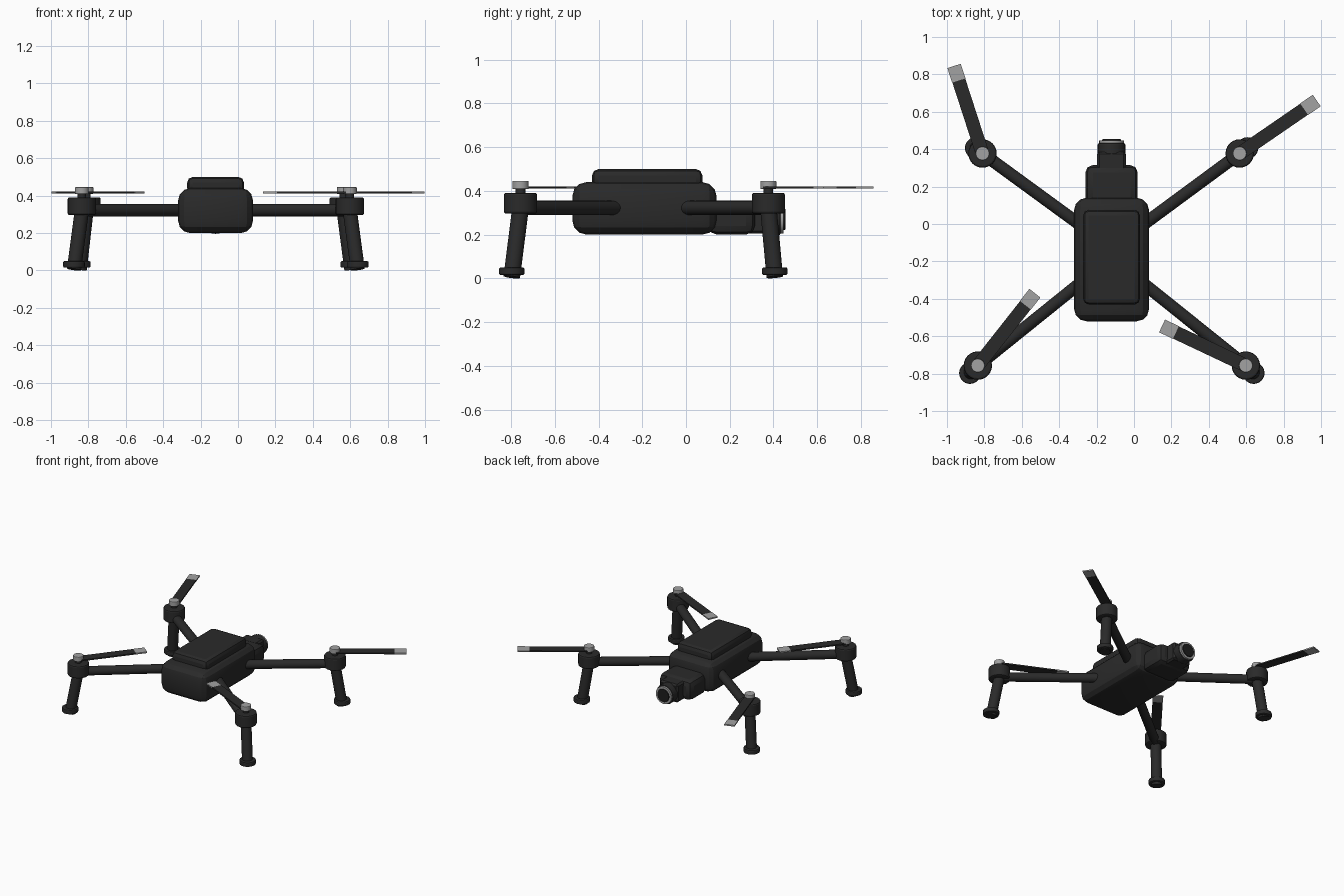
import bpy, bmesh, math
from mathutils import Vector, Matrix

if "Cube" in bpy.data.objects:
    bpy.data.objects.remove(bpy.data.objects["Cube"])


def material(name, value):
    m = bpy.data.materials.new(name)
    m.diffuse_color = (value, value, value, 1)
    m.use_nodes = True
    m.node_tree.nodes["Principled BSDF"].inputs["Base Color"].default_value = m.diffuse_color
    return m


DARK = material("dark grey", 0.023)
SILVER = material("silver grey", 0.36)
BLACK = material("lens black", 0.012)


def finish(name, bm, mat, bevel=0.0, segments=2):
    """Bevel the sharp edges, then turn the bmesh into a named object."""
    if bevel:
        sharp = [e for e in bm.edges if e.calc_face_angle(0) > math.radians(40)]
        bmesh.ops.bevel(bm, geom=sharp, offset=bevel, segments=segments,
                        profile=0.5, affect='EDGES', clamp_overlap=True)
    mesh = bpy.data.meshes.new(name)
    bm.to_mesh(mesh)
    bm.free()
    mesh.materials.append(mat)
    ob = bpy.data.objects.new(name, mesh)
    bpy.context.collection.objects.link(ob)
    bpy.ops.object.select_all(action='DESELECT')
    ob.select_set(True)
    bpy.context.view_layer.objects.active = ob
    bpy.ops.object.shade_smooth_by_angle(angle=math.radians(22))
    return ob


def box(name, lo, hi, mat, bevel=0.0, segments=2):
    lo, hi = Vector(lo), Vector(hi)
    bm = bmesh.new()
    bmesh.ops.create_cube(bm, size=1)
    bmesh.ops.scale(bm, vec=hi - lo, verts=bm.verts)
    bmesh.ops.translate(bm, vec=(lo + hi) / 2, verts=bm.verts)
    return finish(name, bm, mat, bevel, segments)


def rod(name, a, b, r, mat, bevel=0.0, sides=24):
    a, b = Vector(a), Vector(b)
    d = b - a
    bm = bmesh.new()
    bmesh.ops.create_cone(bm, cap_ends=True, segments=sides, radius1=r,
                          radius2=r, depth=d.length)
    turn = d.to_track_quat('Z', 'Y').to_matrix().to_4x4()
    bmesh.ops.transform(bm, matrix=Matrix.Translation((a + b) / 2) @ turn,
                        verts=bm.verts)
    return finish(name, bm, mat, bevel)


def plank(name, origin, direction, start, end, width, mat):
    """Thin flat strip along a horizontal direction."""
    ob = box(name, (start, -width / 2, 0.411), (end, width / 2, 0.421), mat)
    ob.data.transform(Matrix.Translation((*origin, 0)) @
                      Matrix.Rotation(math.atan2(direction[1], direction[0]), 4, 'Z'))


# Body and battery pack
CX = -0.12
box("body", (CX - 0.2, -0.52, 0.20), (CX + 0.2, 0.14, 0.44), DARK, 0.065, 3)
box("battery_pack", (CX - 0.152, -0.43, 0.41), (CX + 0.152, 0.075, 0.50), DARK, 0.03, 2)

# Camera on the end of the body
CZ = 0.27
box("camera_neck", (CX - 0.14, 0.10, 0.20), (CX + 0.14, 0.315, 0.355), DARK, 0.04, 2)
box("camera_mount", (CX - 0.077, 0.28, 0.205), (CX + 0.077, 0.385, 0.345), DARK, 0.012, 1)
rod("camera_barrel", (CX, 0.37, CZ), (CX, 0.432, CZ), 0.074, DARK, 0.008)
rod("lens_ring", (CX, 0.425, CZ), (CX, 0.446, CZ), 0.066, SILVER)
rod("lens", (CX, 0.43, CZ), (CX, 0.455, CZ), 0.05, BLACK, 0.006)

# Each corner: motor centre, arm root, foot centre, blade tip
CORNERS = {
    "rear_left": ((-0.81, 0.377), (-0.28, -0.01), (-0.846, 0.406), (-0.962, 0.845)),
    "rear_right": ((0.565, 0.377), (0.04, -0.01), (0.606, 0.406), (0.977, 0.66)),
    "front_left": ((-0.835, -0.757), (-0.28, -0.31), (-0.877, -0.797), (-0.53, -0.37)),
    "front_right": ((0.598, -0.757), (0.04, -0.31), (0.64, -0.797), (0.15, -0.545)),
}
for tag, (motor, root, foot, tip) in CORNERS.items():
    mx, my = motor
    fx, fy = foot
    rod("arm_" + tag, (*root, 0.322), (mx, my, 0.322), 0.033, DARK)
    rod("motor_" + tag, (mx, my, 0.296), (mx, my, 0.391), 0.076, DARK, 0.01)
    rod("leg_" + tag, (mx, my, 0.32), (fx, fy, 0.006), 0.038, DARK)
    rod("foot_" + tag, (fx, fy, 0.015), (fx, fy, 0.05), 0.058, DARK, 0.007)
    # Propeller: shaft, hub cap, blade and pale tip
    rod("shaft_" + tag, (mx, my, 0.38), (mx, my, 0.42), 0.022, DARK)
    rod("hub_" + tag, (mx, my, 0.408), (mx, my, 0.446), 0.037, SILVER, 0.005)
    d = Vector(tip) - Vector(motor)
    plank("blade_" + tag, motor, d, 0.0, d.length - 0.082, 0.072, DARK)
    plank("blade_tip_" + tag, motor, d, d.length - 0.082, d.length, 0.075, SILVER)
